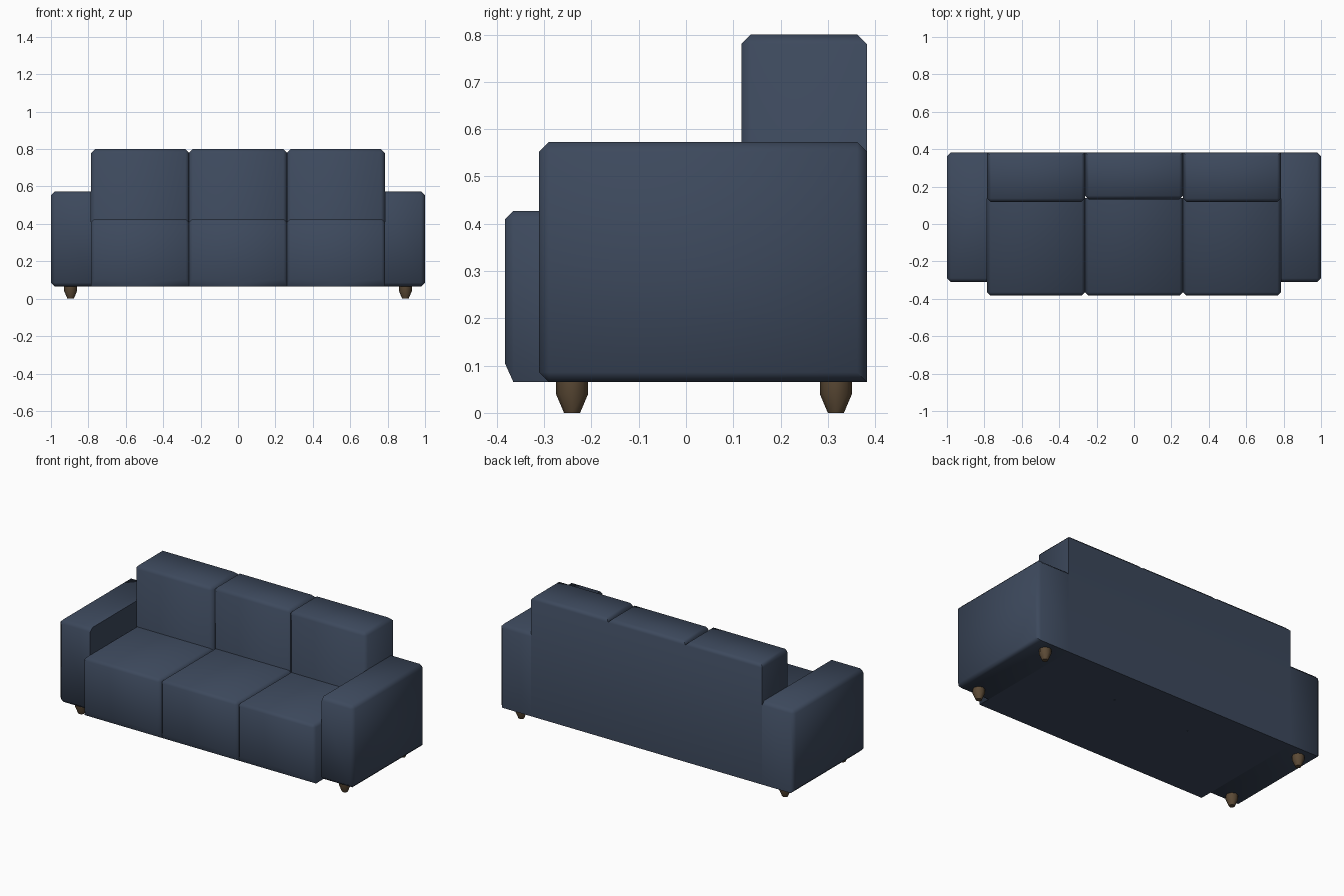
import bpy, bmesh, math
from mathutils import Vector

if "Cube" in bpy.data.objects:
    bpy.data.objects.remove(bpy.data.objects["Cube"])


def material(name, rgb):
    m = bpy.data.materials.new(name)
    m.diffuse_color = (*rgb, 1)
    m.use_nodes = True
    m.node_tree.nodes["Principled BSDF"].inputs["Base Color"].default_value = m.diffuse_color
    return m


NAVY = material("navy fabric", (0.046, 0.066, 0.108))
WOOD = material("brown wood", (0.105, 0.068, 0.036))


def finish(bm, name, mat):
    bmesh.ops.recalc_face_normals(bm, faces=bm.faces)
    me = bpy.data.meshes.new(name)
    bm.to_mesh(me)
    bm.free()
    me.materials.append(mat)
    ob = bpy.data.objects.new(name, me)
    bpy.context.collection.objects.link(ob)
    bpy.ops.object.select_all(action='DESELECT')
    bpy.context.view_layer.objects.active = ob
    ob.select_set(True)
    bpy.ops.object.shade_smooth_by_angle(angle=math.radians(50))
    return ob


def block(name, lo, hi, width, rule, tweak=None):
    """Box from lo to hi; edges whose direction signs satisfy rule are chamfered."""
    lo, hi = Vector(lo), Vector(hi)
    mid, half = (lo + hi) / 2, (hi - lo) / 2
    bm = bmesh.new()
    bmesh.ops.create_cube(bm, size=2)
    chosen = []
    for e in bm.edges:
        c = (e.verts[0].co + e.verts[1].co) / 2
        if rule(round(c.x), round(c.y), round(c.z)):
            chosen.append(e)
    for v in bm.verts:
        v.co = Vector(a * b for a, b in zip(v.co, half)) + mid
    bmesh.ops.bevel(bm, geom=chosen, offset=width, segments=1,
                    profile=0.5, affect='EDGES', clamp_overlap=True)
    if tweak:
        for v in bm.verts:
            tweak(v)
    return finish(bm, name, NAVY)


BOTTOM, REAR = 0.065, 0.383


def taper_front(v):
    # taller chamfer along the lower front edge
    if v.co.y < -0.38 and v.co.z < 0.1:
        v.co.z = 0.105


# three seat and back modules with grooves between them
W = 0.785 * 2 / 3
for i, label in enumerate(("left", "middle", "right")):
    x0 = -0.785 + i * W
    block(label + "_seat", (x0, -0.383, BOTTOM), (x0 + W, 0.14, 0.427), 0.018,
          lambda x, y, z: y == -1 or (x != 0 and z == 1), taper_front)
    front = 0.132 if i == 1 else 0.117
    block(label + "_back", (x0, front, BOTTOM), (x0 + W, REAR, 0.8), 0.02,
          lambda x, y, z: z == 1 or (x != 0 and y == -1))

# arms, unchamfered where they meet the body
for s, label in ((-1, "left"), (1, "right")):
    xs = sorted((s * 0.785, s * 1.0))
    block(label + "_arm", (xs[0], -0.311, BOTTOM), (xs[1], REAR, 0.573), 0.021,
          lambda x, y, z, s=s: x == s or (y == -1 and x == 0) or (y == 1 and z == 1))

# turned legs
PROFILE = [(0.017, 0.0), (0.034, 0.04), (0.034, 0.075)]
for sx, lx in ((-1, "left"), (1, "right")):
    for y, ly in ((-0.241, "front"), (0.317, "rear")):
        bm = bmesh.new()
        rings = []
        for r, z in PROFILE:
            rings.append([bm.verts.new((sx * 0.895 + r * math.cos(k * math.pi / 4),
                                        y + r * math.sin(k * math.pi / 4), z))
                          for k in range(8)])
        for a, b in zip(rings, rings[1:]):
            for k in range(8):
                n = (k + 1) % 8
                bm.faces.new((a[k], a[n], b[n], b[k]))
        bm.faces.new(rings[0])
        bm.faces.new(rings[-1])
        finish(bm, f"{ly}_{lx}_leg", WOOD)
